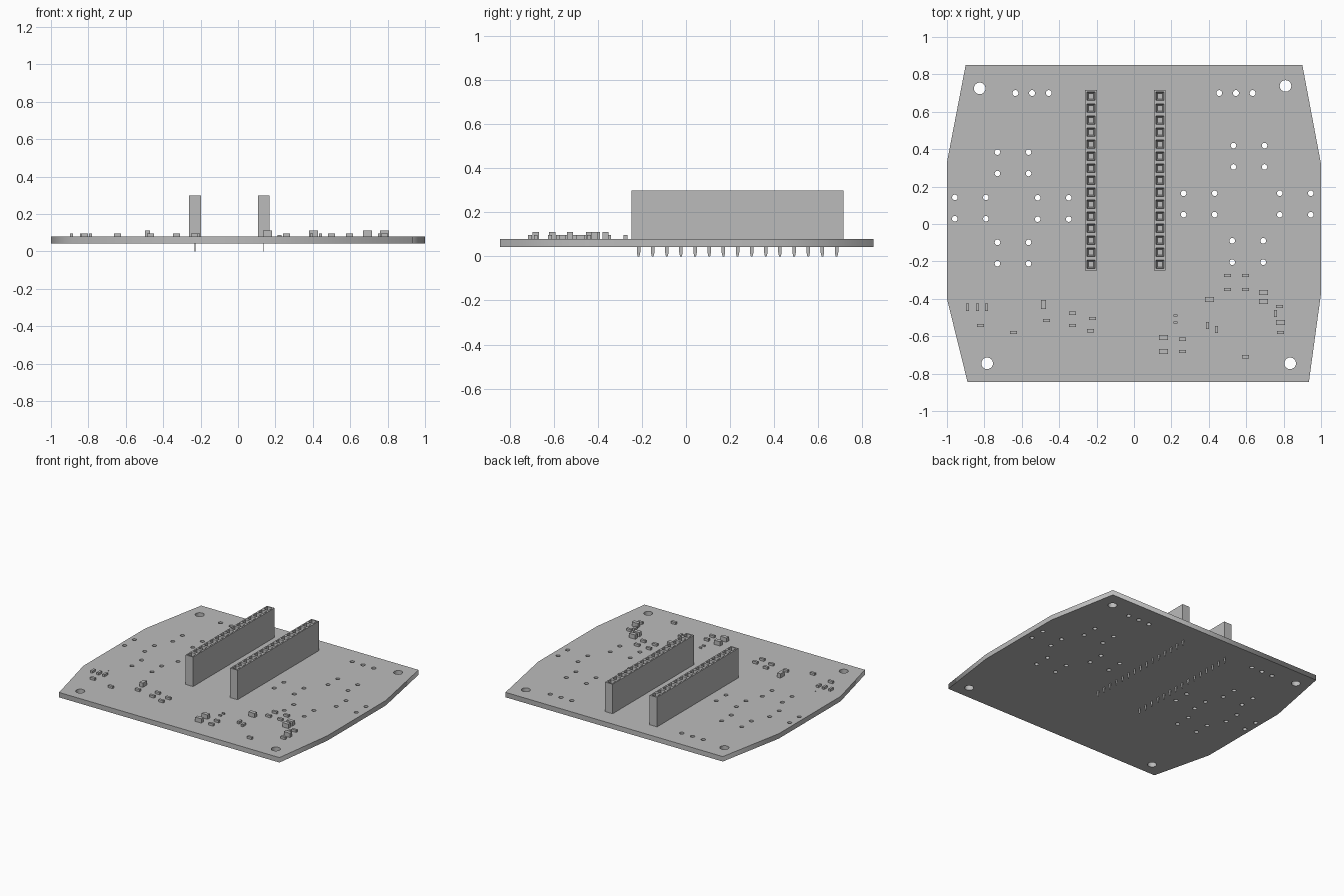
import bpy, bmesh, math
from mathutils import Matrix, Vector

cube = bpy.data.objects.get("Cube")
if cube:
    bpy.data.objects.remove(cube, do_unlink=True)

GREY = (0.5, 0.5, 0.5, 1)
grey = bpy.data.materials.new("plain grey")
grey.use_nodes = True
grey.diffuse_color = GREY
grey.node_tree.nodes["Principled BSDF"].inputs["Base Color"].default_value = GREY

BOTTOM, TOP = 0.042, 0.079
HEADER_TOP = 0.3
PITCH, PINS = 0.0642, 15
HEADER_WIDTH, HEADER_Y = 0.062, 0.234


def add_object(name, mesh):
    obj = bpy.data.objects.new(name, mesh)
    bpy.context.collection.objects.link(obj)
    mesh.materials.clear()
    mesh.materials.append(grey)
    return obj


def finish(name, bm):
    bmesh.ops.recalc_face_normals(bm, faces=bm.faces)
    mesh = bpy.data.meshes.new(name)
    bm.to_mesh(mesh)
    bm.free()
    return add_object(name, mesh)


def add_box(bm, x, y, size):
    w, d, h = size
    place = Matrix.Translation((x, y, TOP + h / 2)) @ Matrix.Diagonal((w, d, h, 1))
    bmesh.ops.create_cube(bm, size=1, matrix=place)


def ring(x, y, radius, sides):
    angles = [math.tau * i / sides for i in range(sides)]
    return [(x + radius * math.cos(a), y + radius * math.sin(a)) for a in angles]


# Board outline, then mounting holes, terminal holes and contact holes
loops = [[(-0.9, 0.85), (0.9, 0.85), (1, 0.32), (1, -0.37),
          (0.935, -0.845), (-0.89, -0.845), (-1, -0.4), (-1, 0.33)]]
for x, y in [(-0.825, 0.725), (0.81, 0.738), (-0.785, -0.745), (0.835, -0.745)]:
    loops.append(ring(x, y, 0.031, 24))
for side in (-1, 1):
    for i in range(3):
        loops.append(ring(side * 0.545 + (i - 1) * 0.089, 0.7, 0.016, 16))
quads = [(-0.647, 0.327), (-0.875, 0.085), (-0.432, 0.083), (-0.647, -0.155),
         (0.615, 0.362), (0.348, 0.107), (0.862, 0.107), (0.608, -0.147)]
for x, y in quads:
    for sx in (-1, 1):
        for sy in (-1, 1):
            loops.append(ring(x + sx * 0.083, y + sy * 0.057, 0.015, 16))

# Board: filled and extruded flat curve turned into a mesh
curve = bpy.data.curves.new("board_outline", "CURVE")
curve.dimensions = "2D"
curve.fill_mode = "BOTH"
curve.extrude = (TOP - BOTTOM) / 2
for loop in loops:
    spline = curve.splines.new("POLY")
    spline.points.add(len(loop) - 1)
    spline.use_cyclic_u = True
    for point, (x, y) in zip(spline.points, loop):
        point.co = (x, y, 0, 1)
outline = bpy.data.objects.new("board_outline", curve)
bpy.context.collection.objects.link(outline)
bpy.context.view_layer.update()
evaluated = outline.evaluated_get(bpy.context.evaluated_depsgraph_get())
board_mesh = bpy.data.meshes.new_from_object(evaluated)
board_mesh.transform(Matrix.Translation((0, 0, (TOP + BOTTOM) / 2)))
bpy.data.objects.remove(outline, do_unlink=True)
add_object("circuit_board", board_mesh)


# Header strip: one cell per socket, each with a tapered well
def header(name, x):
    bm = bmesh.new()
    cells = Matrix.Translation((x, HEADER_Y, HEADER_TOP)) @ Matrix.Diagonal(
        (HEADER_WIDTH, PITCH * PINS, 1, 1))
    bmesh.ops.create_grid(bm, x_segments=1, y_segments=PINS, size=0.5, matrix=cells)
    top_faces = list(bm.faces)
    rim = [e for e in bm.edges if e.is_boundary]
    walls = bmesh.ops.extrude_edge_only(bm, edges=rim)["geom"]
    low = [v for v in walls if isinstance(v, bmesh.types.BMVert)]
    bmesh.ops.translate(bm, verts=low, vec=Vector((0, 0, TOP - HEADER_TOP)))
    bmesh.ops.holes_fill(bm, edges=[e for e in bm.edges if e.is_boundary])
    bmesh.ops.recalc_face_normals(bm, faces=bm.faces)
    bmesh.ops.inset_individual(bm, faces=top_faces, thickness=0.014)
    bmesh.ops.inset_individual(bm, faces=top_faces, thickness=0.011, depth=-0.1)
    finish(name, bm)


# Pins: thin tapered blades below the board
def pins(name, x):
    bm = bmesh.new()
    profile = [(-0.008, BOTTOM), (-0.008, 0.018), (-0.004, 0),
               (0.004, 0), (0.008, 0.018), (0.008, BOTTOM)]
    for i in range(PINS):
        y = HEADER_Y + (i - (PINS - 1) / 2) * PITCH
        verts = [bm.verts.new((x - 0.002, y + dy, z)) for dy, z in profile]
        face = bm.faces.new(verts)
        made = bmesh.ops.extrude_face_region(bm, geom=[face])["geom"]
        moved = [v for v in made if isinstance(v, bmesh.types.BMVert)]
        bmesh.ops.translate(bm, verts=moved, vec=Vector((0.004, 0, 0)))
    finish(name, bm)


for side, x in (("right", -0.23), ("left", 0.138)):
    header(side + "_header", x)
    pins(side + "_header_pins", x)

# Surface parts grouped by package size
packages = {
    "large_chips": ((0.05, 0.028, 0.032), [
        (0.158, -0.607), (0.158, -0.682), (0.404, -0.404),
        (0.692, -0.366), (0.692, -0.414), (0.783, -0.527)]),
    "upright_large_chip": ((0.028, 0.047, 0.032), [(-0.484, -0.43)]),
    "small_chips": ((0.038, 0.018, 0.017), [
        (-0.82, -0.543), (-0.645, -0.58), (-0.468, -0.516), (-0.329, -0.478),
        (-0.329, -0.543), (-0.222, -0.505), (-0.233, -0.57), (0.259, -0.617),
        (0.259, -0.682), (0.5, -0.275), (0.596, -0.275), (0.5, -0.35),
        (0.596, -0.35), (0.778, -0.441), (0.783, -0.58), (0.596, -0.709)]),
    "upright_small_chips": ((0.017, 0.038, 0.017), [
        (-0.89, -0.445), (-0.837, -0.445), (-0.789, -0.445),
        (0.393, -0.543), (0.441, -0.564), (0.757, -0.479)]),
    "tiny_chips": ((0.02, 0.011, 0.01), [(0.222, -0.489), (0.222, -0.527)]),
    "marker_dot": ((0.006, 0.006, 0.004), [(-0.815, -0.367)]),
}
for name, (size, places) in packages.items():
    bm = bmesh.new()
    for x, y in places:
        add_box(bm, x, y, size)
    finish(name, bm)
